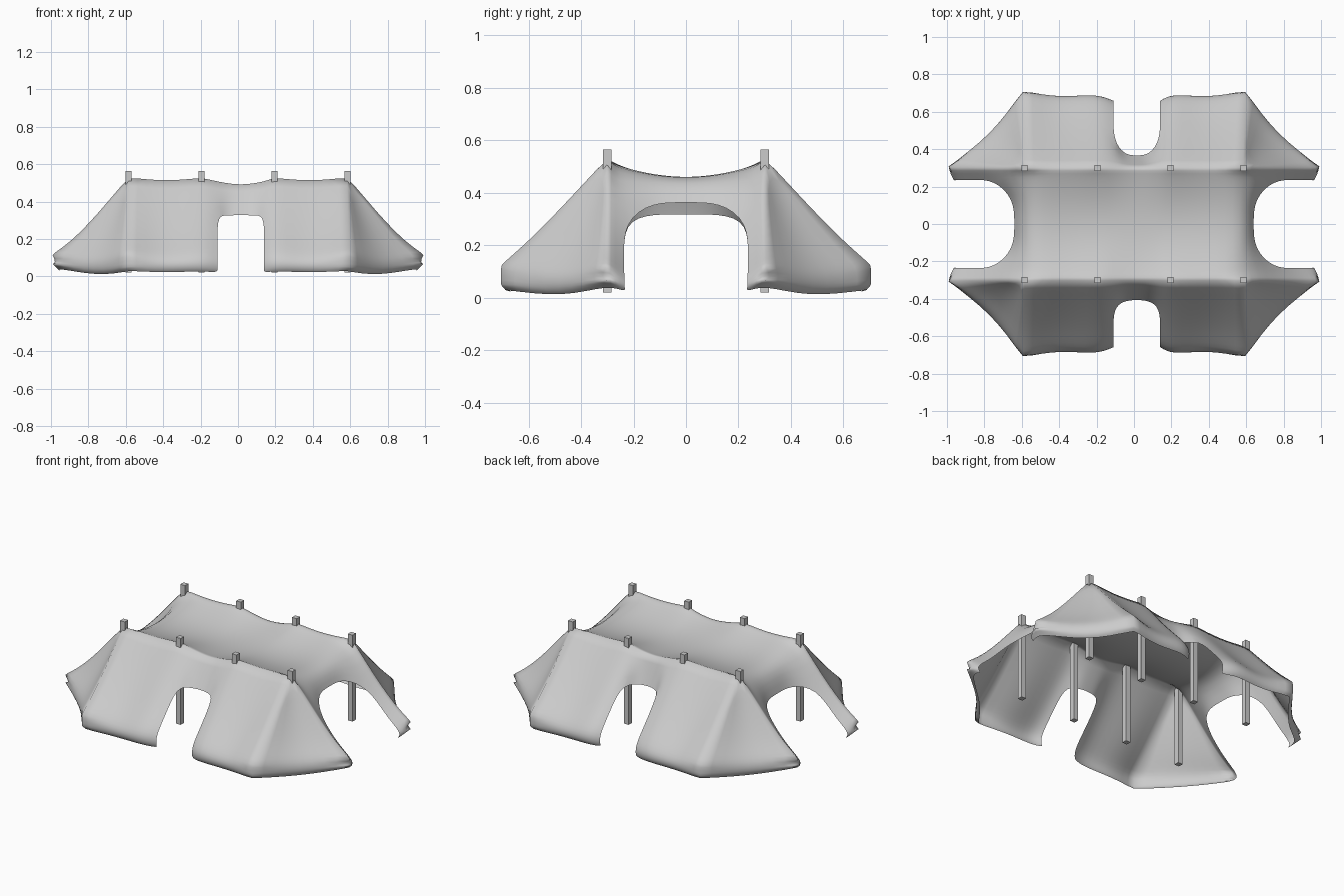
import bpy, bmesh
from mathutils import Vector

if "Cube" in bpy.data.objects:
    bpy.data.objects.remove(bpy.data.objects["Cube"])

# ---- Cloth canopy: one quarter described as columns, repeated four times ----
XS = [0, .06, .125, .195, .39, .585]
YS = [.3, .24, .12, 0]


def roof_z(x, y):
    # taut at the poles, sagging between them and toward the middle
    ridge = {0: .495, .06: .50, .125: .512, .195: .532, .39: .512, .585: .535}[x]
    mid = .47 if x == .585 else .448
    k = (y / .3) ** 2
    return mid + (ridge - mid) * (k if y < .3 else 1)


def top(x, y):
    return Vector((x, y, roof_z(x, y)))


# wall columns: (top x, top y, rim point, sag, hem bottom height)
WALL = [
    (.125, .3, (.125, .66, .10), .01, .02),
    (.195, .3, (.205, .70, .11), .01, .03),
    (.39, .3, (.39, .675, .085), .02, .02),
    (.585, .3, (.595, .712, .125), .015, .03),
    (.585, .3, (.765, .475, .085), .035, .00),
    (.585, .3, (1.005, .303, .115), .035, .05),
    (.585, .24, (.965, .235, .075), .04, .02),
]


def wall_column(tx, ty, rim, sag, low):
    t, r = top(tx, ty), Vector(rim)
    down = Vector((0, 0, 1))
    a = t.lerp(r, .42) - down * sag
    b = t.lerp(r, .75) - down * sag
    hem = Vector((r.x, r.y, low + .02))
    curl = Vector((r.x * .975, r.y * .975, low))
    return [t, a, b, r, hem, curl]


bm = bmesh.new()


def add_patch(rows, sx, sy):
    grid = []
    for row in rows:
        line = []
        for p in row:
            shift = .015 if abs(p.x) < .15 else 0
            line.append(bm.verts.new((p.x * sx + shift, p.y * sy, p.z)))
        grid.append(line)
    for r0, r1 in zip(grid, grid[1:]):
        for i in range(len(r0) - 1):
            q = [r0[i], r0[i + 1], r1[i + 1], r1[i]]
            if (q[0].co - q[3].co).length < 1e-5:
                q.pop()
            bm.faces.new(q)


for sx in (-1, 1):
    for sy in (-1, 1):
        # sagging roof
        add_patch([[top(x, y) for y in YS] for x in XS], sx, sy)
        # doorway lintel, walls, corner fan
        walls = [wall_column(*w) for w in WALL]
        dy = .405 if sy < 0 else .365
        door = [[top(0, .3), Vector((0, dy, .33))],
                [top(.06, .3), Vector((.07, dy + .005, .325))]]
        # short flap hanging over the open end
        low = .36 if sx > 0 else .315
        flap = [[top(.585, .12), Vector((.64, .13, low + .005))],
                [top(.585, 0), Vector((.64, 0, low))]]
        add_patch(door + [w[:2] for w in walls] + flap, sx, sy)
        add_patch([w[1:] for w in walls], sx, sy)

bmesh.ops.remove_doubles(bm, verts=bm.verts, dist=.0005)
bmesh.ops.recalc_face_normals(bm, faces=bm.faces)
if sum(f.normal.z for f in bm.faces) < 0:
    bmesh.ops.reverse_faces(bm, faces=bm.faces)

# crisp folds along the ridges, corner lines and tips
ec = bm.edges.layers.float.new("crease_edge")
vc = bm.verts.layers.float.new("crease_vert")
for e in bm.edges:
    ridge = all(abs(abs(v.co.y) - .3) < .004 and v.co.z > .1 for v in e.verts)
    corner = all(.58 < abs(v.co.x) < .6 and abs(v.co.y) > .299 for v in e.verts)
    if ridge or corner:
        e[ec] = .6
for v in bm.verts:
    x, y = abs(v.co.x), abs(v.co.y)
    if x > 1 or (.58 < x < .6 and y > .7) or (v.co.z > .53):
        v[vc] = .8

mesh = bpy.data.meshes.new("canopy_cloth")
bm.to_mesh(mesh)
bm.free()
cloth = bpy.data.objects.new("canopy_cloth", mesh)
bpy.context.collection.objects.link(cloth)
sub = cloth.modifiers.new("smooth_cloth", "SUBSURF")
sub.levels = sub.render_levels = 2
for p in mesh.polygons:
    p.use_smooth = True

# ---- Eight square poles ----
for y in (-.3, .3):
    for x in (-.585, -.195, .195, .585):
        bpy.ops.mesh.primitive_cube_add(size=1, location=(x, y, .2925))
        pole = bpy.context.object
        pole.name = "tent_pole"
        pole.scale = (.033, .033, .545)
        bev = pole.modifiers.new("soft_edges", "BEVEL")
        bev.width = .004
        bev.segments = 1
